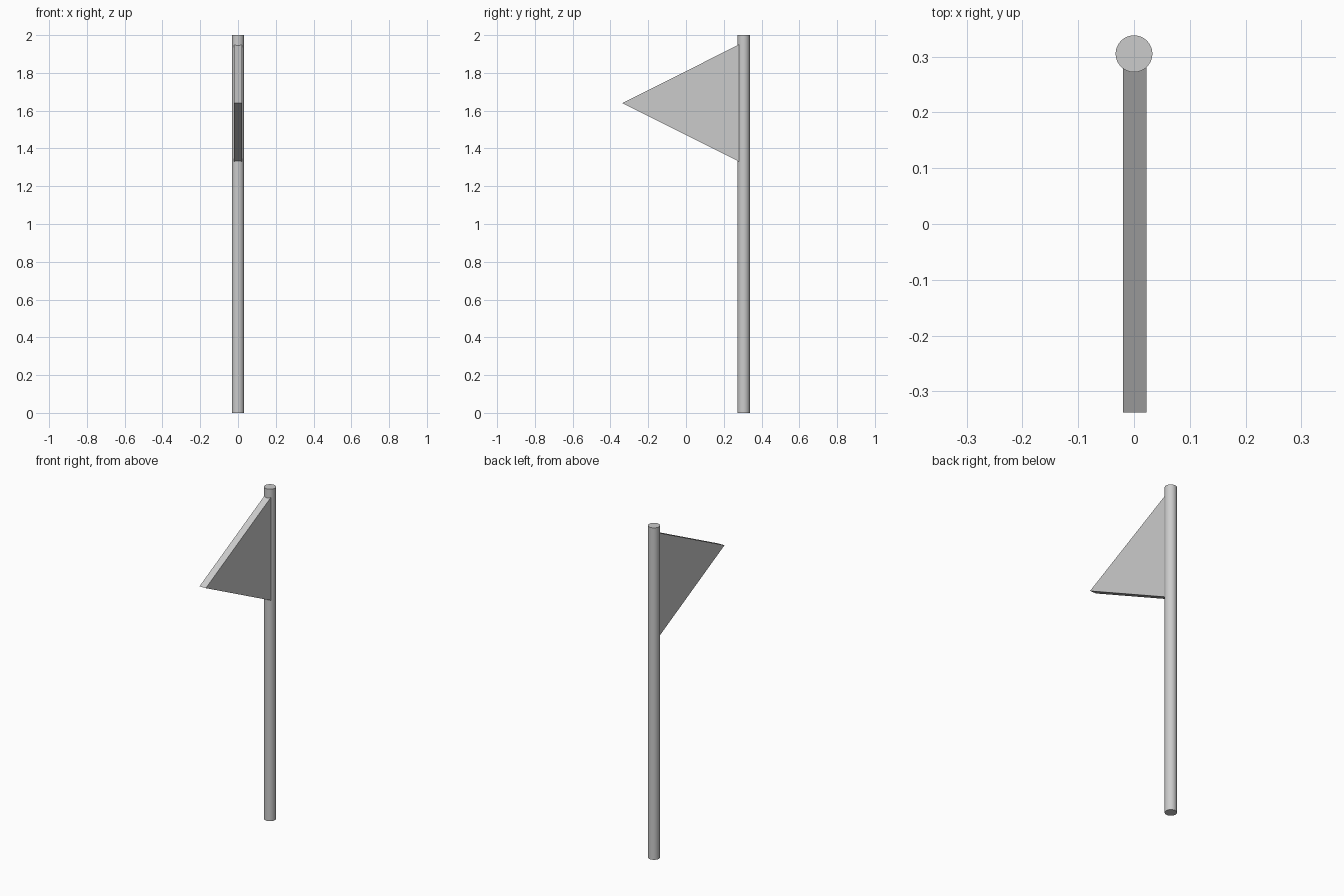
import bpy
import bmesh

if "Cube" in bpy.data.objects:
    bpy.data.objects.remove(bpy.data.objects["Cube"])

POLE_Y, POLE_R = 0.305, 0.033

# Pole
bpy.ops.mesh.primitive_cylinder_add(vertices=32, radius=POLE_R, depth=2,
                                    location=(0, POLE_Y, 1))
pole = bpy.context.object
pole.name = "pole"
bpy.ops.object.shade_smooth_by_angle()

# Triangular pennant, its base edge buried in the pole
X0, X1 = -0.02, 0.022
profile = [(-0.338, 1.64), (0.295, 1.323), (0.295, 1.957)]
bm = bmesh.new()
face = bm.faces.new([bm.verts.new((X0, y, z)) for y, z in profile])
result = bmesh.ops.extrude_face_region(bm, geom=[face])
verts = [g for g in result["geom"] if isinstance(g, bmesh.types.BMVert)]
bmesh.ops.translate(bm, verts=verts, vec=(X1 - X0, 0, 0))
bmesh.ops.recalc_face_normals(bm, faces=bm.faces)
mesh = bpy.data.meshes.new("pennant")
bm.to_mesh(mesh)
bm.free()
bpy.context.collection.objects.link(bpy.data.objects.new("pennant", mesh))
